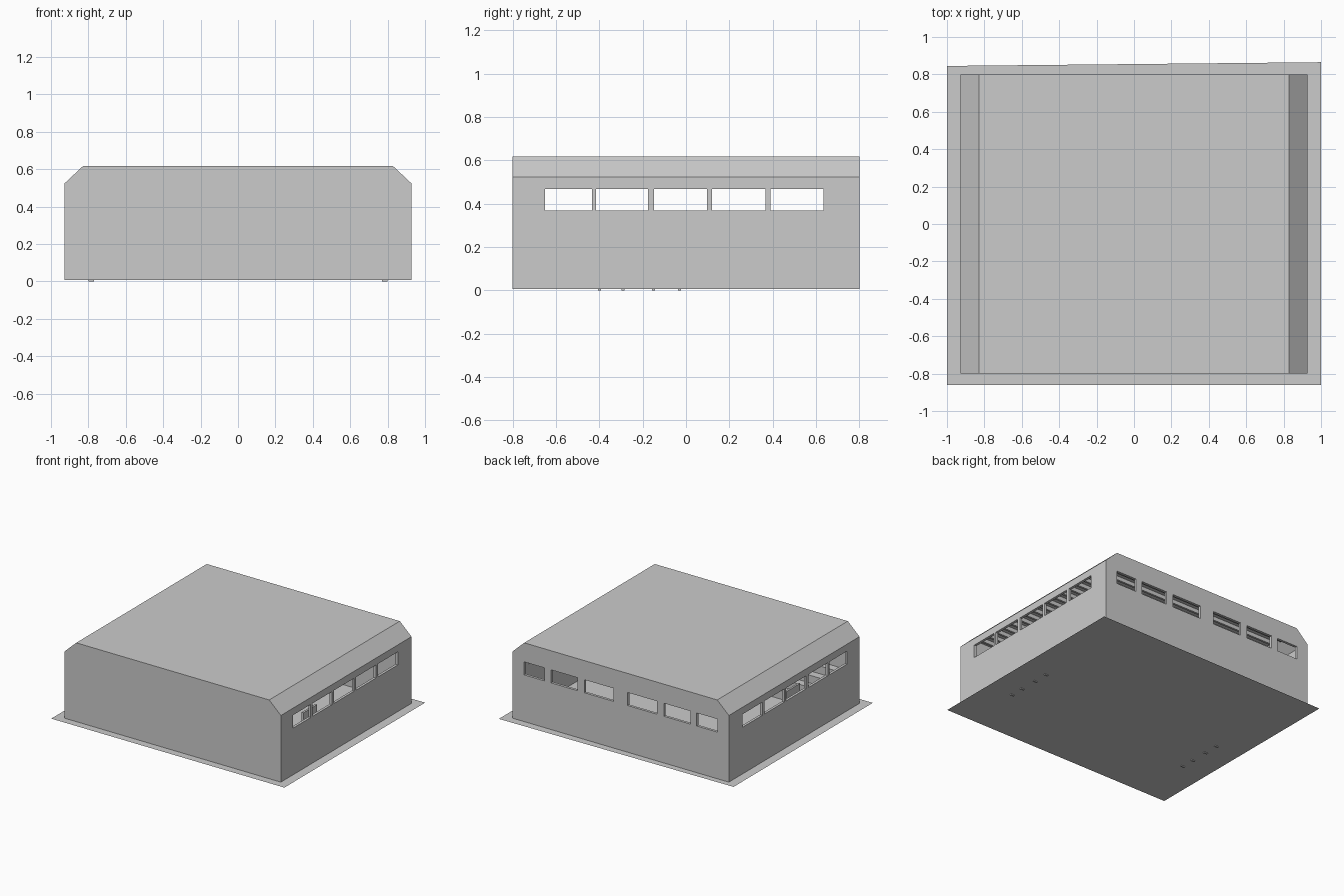
import bpy, bmesh

if "Cube" in bpy.data.objects:
    bpy.data.objects.remove(bpy.data.objects["Cube"])

Z0 = 0.006   # ground plate level
T = 0.02     # wall thickness


def finish(name, bm):
    bmesh.ops.recalc_face_normals(bm, faces=bm.faces)
    me = bpy.data.meshes.new(name)
    bm.to_mesh(me)
    bm.free()
    ob = bpy.data.objects.new(name, me)
    bpy.context.collection.objects.link(ob)
    return ob


def add_box(bm, x0, x1, y0, y1, z0, z1):
    vs = bmesh.ops.create_cube(bm, size=1)["verts"]
    for v in vs:
        v.co.x = x1 if v.co.x > 0 else x0
        v.co.y = y1 if v.co.y > 0 else y0
        v.co.z = z1 if v.co.z > 0 else z0


def boxes(name, items):
    bm = bmesh.new()
    for b in items:
        add_box(bm, *b)
    return finish(name, bm)


def hall(name, w, d, base, eave, ridge_w, top):
    # chamfered hall section extruded along y
    prof = [(-w, base), (w, base), (w, eave), (ridge_w, top), (-ridge_w, top), (-w, eave)]
    bm = bmesh.new()
    f = bm.faces.new([bm.verts.new((x, -d, z)) for x, z in prof])
    ext = bmesh.ops.extrude_face_region(bm, geom=[f])["geom"]
    bmesh.ops.translate(bm, vec=(0, 2 * d, 0),
                        verts=[g for g in ext if isinstance(g, bmesh.types.BMVert)])
    return finish(name, bm)


def cut(target, cutter):
    m = target.modifiers.new("cut", 'BOOLEAN')
    m.operation, m.solver, m.object = 'DIFFERENCE', 'EXACT', cutter
    bpy.context.view_layer.objects.active = target
    bpy.ops.object.modifier_apply(modifier=m.name)
    bpy.data.objects.remove(cutter)


# Ground plate, back edge slightly skewed
bm = bmesh.new()
bm.faces.new([bm.verts.new((x, y, Z0)) for x, y in
              [(-1, -0.86), (1, -0.86), (1, 0.865), (-1, 0.845)]])
finish("ground_plate", bm)

# Hollow hall shell, open at the floor
shell = hall("hall_shell", 0.928, 0.8, Z0, 0.523, 0.828, 0.617)
cut(shell, hall("inner_cutter", 0.928 - T, 0.8 - T, -0.1, 0.515, 0.82, 0.605))

# Window openings: five through both sides, six in the back
WZ = (0.368, 0.469)
side = [(-0.65, -0.435), (-0.415, -0.175), (-0.148, 0.098), (0.12, 0.366), (0.39, 0.635)]
back = [(0.06, 0.312), (0.37, 0.597), (0.652, 0.83)]
wins = [(-1.1, 1.1, a, b, *WZ) for a, b in side]
for a, b in back:
    wins += [(a, b, 0.7, 0.9, *WZ), (-b, -a, 0.7, 0.9, *WZ)]
cut(shell, boxes("window_cutter", wins))

# Ceiling joists across the hall
boxes("ceiling_joists", [(-0.82, 0.82, y - 0.008, y + 0.008, 0.575, 0.606)
                         for y in [-0.72 + 0.08 * i for i in range(19)]])

# Stepped seating along the front wall
boxes("seating_steps", [(-0.85, 0.85, -0.78 + 0.06 * i, -0.72 + 0.06 * i, Z0, 0.25 - 0.06 * i)
                        for i in range(4)])

# Hoop stands at both ends, feet poking just below the plate
for s, label in ((-1, "left"), (1, "right")):
    parts = [(0.77, 0.80, y - 0.007, y + 0.007, 0, 0.03) for y in (-0.4, -0.29, -0.15, -0.03)]
    parts += [(0.765, 0.805, -0.41, -0.02, 0.02, 0.035),
              (0.78, 0.80, -0.225, -0.205, 0.03, 0.25),
              (0.755, 0.77, -0.3, -0.13, 0.2, 0.31),
              (0.765, 0.80, -0.225, -0.205, 0.235, 0.255)]
    boxes(label + "_hoop_stand", [(min(s * a, s * b), max(s * a, s * b), *r) for a, b, *r in parts])
